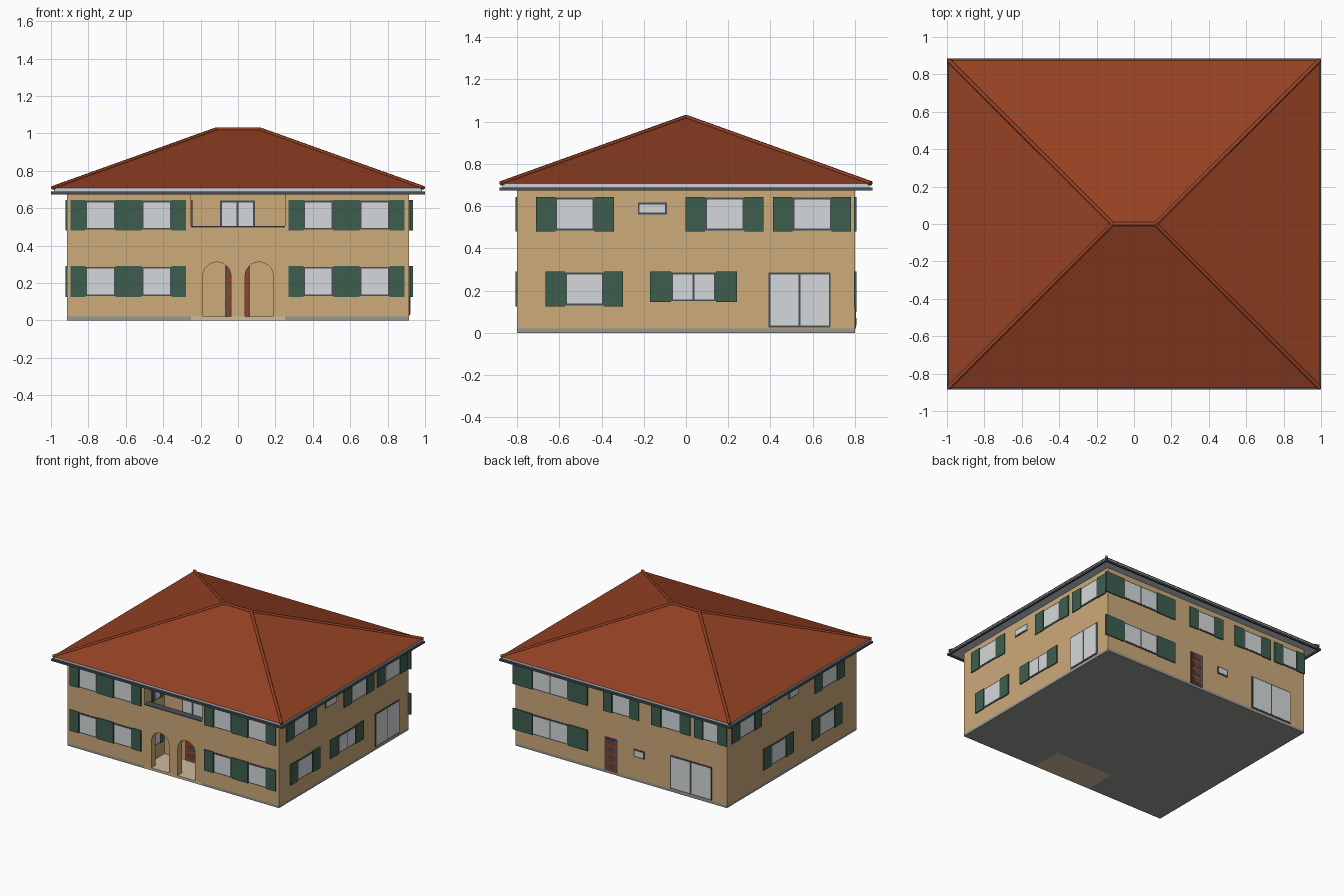
import bpy, bmesh, math
from mathutils import Vector
from collections import defaultdict

cube = bpy.data.objects.get("Cube")
if cube:
    bpy.data.objects.remove(cube, do_unlink=True)


def material(name, *rgb):
    col = [(c / 255) ** 2.2 for c in rgb] + [1]
    m = bpy.data.materials.new(name)
    m.use_nodes = True
    m.diffuse_color = col
    m.node_tree.nodes["Principled BSDF"].inputs["Base Color"].default_value = col
    return m


WALL = material("ochre plaster", 203, 169, 121)
ROOF = material("terracotta tile", 147, 67, 40)
GREEN = material("green shutter paint", 64, 95, 80)
GLASS = material("pale glass", 212, 216, 218)
FRAME = material("dark grey frame", 76, 80, 88)
TRIM = material("light grey trim", 200, 208, 212)
BASE = material("grey plinth", 150, 150, 147)
STONE = material("beige paving", 206, 186, 154)
DOOR = material("red door paint", 158, 66, 36)

# Half sizes of the walls and of the front recess
W, D, R = 0.915, 0.80, 0.25
BACK = -0.55          # rear wall of the recess
TOP, FLOOR, SILL = 0.685, 0.02, 0.5
parts = defaultdict(list)


def mesh_object(name, bm, mat):
    bmesh.ops.recalc_face_normals(bm, faces=bm.faces)
    me = bpy.data.meshes.new(name)
    bm.to_mesh(me)
    bm.free()
    me.materials.append(mat)
    ob = bpy.data.objects.new(name, me)
    bpy.context.collection.objects.link(ob)
    return ob


def box(name, mat, x0, x1, y0, y1, z0, z1):
    parts[name, mat].append(((x0, x1), (y0, y1), (z0, z1)))


# Each wall plane: prefix, axis it faces, coordinate, outward sign
FRONT = ("front", 1, -D, -1)
REAR = ("back", 1, D, 1)
LEFT = ("left", 0, W, 1)
RIGHT = ("right", 0, -W, -1)
RECESS = ("recess", 1, BACK, -1)
RECESS_SIDE = ("recess_side", 0, -R, 1)


def plate(wall, part, mat, u0, u1, z0, z1, out):
    prefix, axis, at, sign = wall
    d = sorted((at - sign * 0.004, at + sign * out))
    spans = (d, (u0, u1)) if axis == 0 else ((u0, u1), d)
    box(f"{prefix}_{part}", mat, *spans[0], *spans[1], z0, z1)


def window(wall, u0, u1, z0, z1, shutter=0.0, panes=1):
    plate(wall, "window_frames", FRAME, u0, u1, z0, z1, 0.004)
    f = 0.009
    step = (u1 - u0 - f) / panes
    for i in range(panes):
        a = u0 + f + i * step
        plate(wall, "window_glass", GLASS, a, a + step - f, z0 + f, z1 - f, 0.006)
    if shutter:
        plate(wall, "shutters", GREEN, u0 - shutter, u0, z0 - 0.004, z1 + 0.004, 0.008)
        plate(wall, "shutters", GREEN, u1, u1 + shutter, z0 - 0.004, z1 + 0.004, 0.008)


def door(wall, u0, u1, z1):
    plate(wall, "door_frame", FRAME, u0, u1, FLOOR, z1, 0.004)
    plate(wall, "door_leaf", DOOR, u0 + 0.01, u1 - 0.01, FLOOR, z1 - 0.01, 0.006)
    # Stacked dark panes
    h = (z1 - FLOOR) / 4
    for i in range(4):
        z = FLOOR + 0.015 + i * h
        plate(wall, "door_panes", FRAME, u0 + 0.022, u1 - 0.022, z, z + h * 0.55, 0.008)


# Walls around the front recess, with plinth below
for name, mat, z0, z1 in (("plinth", BASE, 0, FLOOR), ("walls", WALL, FLOOR, TOP)):
    box(name, mat, -W, -R, -D, D, z0, z1)
    box(name, mat, R, W, -D, D, z0, z1)
    box(name, mat, -R, R, BACK, D, z0, z1)
box("porch_floor", STONE, -R, R, -D, BACK, 0, FLOOR)
box("loggia_floor", STONE, -R, R, -D + 0.05, BACK, 0.33, 0.37)
box("parapet_cap", FRAME, -R, R, -D - 0.004, -D + 0.054, SILL - 0.003, SILL + 0.004)

# Front wall of the porch with two open arches
outline = [(-R, FLOOR)]
for cx in (-0.113, 0.113):
    r = 0.075
    outline.append((cx - r, FLOOR))
    for i in range(17):
        a = math.pi * (1 - i / 16)
        outline.append((cx + r * math.cos(a), 0.237 + r * math.sin(a)))
    outline.append((cx + r, FLOOR))
outline += [(R, FLOOR), (R, SILL - 0.003), (-R, SILL - 0.003)]
bm = bmesh.new()
face = bm.faces.new([bm.verts.new((x, -D, z)) for x, z in outline])
ext = bmesh.ops.extrude_face_region(bm, geom=[face], use_keep_orig=True)
bmesh.ops.translate(bm, vec=(0, 0.05, 0),
                    verts=[v for v in ext["geom"] if isinstance(v, bmesh.types.BMVert)])
bmesh.ops.triangulate(bm, faces=[f for f in bm.faces if len(f.verts) > 4])
mesh_object("arcade_wall", bm, WALL)

# Front windows on both storeys
UP, LOW = (0.485, 0.64), (0.13, 0.286)
for z in (UP, LOW):
    for u in (-0.735, -0.435, 0.43, 0.73):
        window(FRONT, u - 0.08, u + 0.08, *z, shutter=0.08 if u != -0.435 else 0.078)
    window(REAR, 0.458, 0.768, *z, shutter=0.168, panes=2)

# Recess: entrance door, loggia door and side windows
door(RECESS, -0.07, 0.065, 0.29)
window(RECESS, -0.095, 0.09, 0.37, 0.64, panes=2)
for z in (UP, LOW):
    window(RECESS_SIDE, -0.68, -0.61, *z, shutter=0.035)

# Back wall
for u, w, s in ((0, 0.078, 0.077), (-0.432, 0.085, 0.083), (-0.775, 0.066, 0.075)):
    window(REAR, u - w, u + w, *UP, shutter=s)
door(REAR, 0.032, 0.143, 0.28)
window(REAR, -0.2, -0.108, 0.19, 0.25)
window(REAR, -0.785, -0.426, 0.025, 0.285, panes=2)

# Left wall
for u in (-0.526, 0.183, 0.597):
    window(LEFT, u - 0.093, u + 0.093, *UP, shutter=0.092)
window(LEFT, -0.228, -0.09, 0.56, 0.617)
window(LEFT, -0.573, -0.389, *LOW, shutter=0.091)
window(LEFT, -0.071, 0.142, 0.15, 0.286, shutter=0.1, panes=2)
window(LEFT, 0.39, 0.685, 0.025, 0.285, panes=2)

# Right wall
for u, z in ((0.56, UP), (-0.465, UP), (0.17, LOW), (-0.43, LOW)):
    window(RIGHT, u - 0.093, u + 0.093, *z, shutter=0.092)
for u in (0.32, -0.02):
    window(RIGHT, u - 0.06, u + 0.06, 0.56, 0.617)

# Eaves: soffit and fascia slab with a gutter all round
EX, EY = 0.985, 0.868
box("eaves", TRIM, -EX, EX, -EY, EY, TOP - 0.003, 0.708)
for s in (-1, 1):
    x, y = sorted((s * EX, s)), sorted((s * EY, s * 0.884))
    box("gutter", FRAME, *x, -0.884, 0.884, 0.673, 0.688)
    box("gutter", FRAME, -EX, EX, *y, 0.673, 0.688)

# Hipped roof
EZ, RZ, RX = 0.708, 1.022, 0.115
corners = [Vector((sx * 0.992, sy * 0.876, EZ)) for sx, sy in ((-1, -1), (1, -1), (1, 1), (-1, 1))]
ridge = [Vector((-RX, 0, RZ)), Vector((RX, 0, RZ))]
bm = bmesh.new()
a, b, c, d, l, r = [bm.verts.new(p) for p in corners + ridge]
for f in ((a, b, r, l), (b, c, r), (c, d, l, r), (d, a, l), (d, c, b, a)):
    bm.faces.new(f)
mesh_object("roof", bm, ROOF)

# Ridge and hip cap tiles
caps = bpy.data.curves.new("ridge_caps", "CURVE")
caps.dimensions = "3D"
caps.bevel_depth = 0.011
caps.bevel_resolution = 1
caps.use_fill_caps = True
ends = [(ridge[0], ridge[1])] + [(p, ridge[0] if p.x < 0 else ridge[1]) for p in corners]
for p, q in ends:
    s = caps.splines.new("POLY")
    s.points.add(1)
    s.points[0].co = (*p, 1)
    s.points[1].co = (*q, 1)
caps.materials.append(ROOF)
bpy.context.collection.objects.link(bpy.data.objects.new("ridge_caps", caps))

# Turn the collected boxes into one object per part
for (name, mat), boxes in parts.items():
    bm = bmesh.new()
    for spans in boxes:
        vs = bmesh.ops.create_cube(bm, size=1)["verts"]
        for v in vs:
            v.co = [lo + (hi - lo) * (t + 0.5) for (lo, hi), t in zip(spans, v.co)]
    mesh_object(name, bm, mat)
